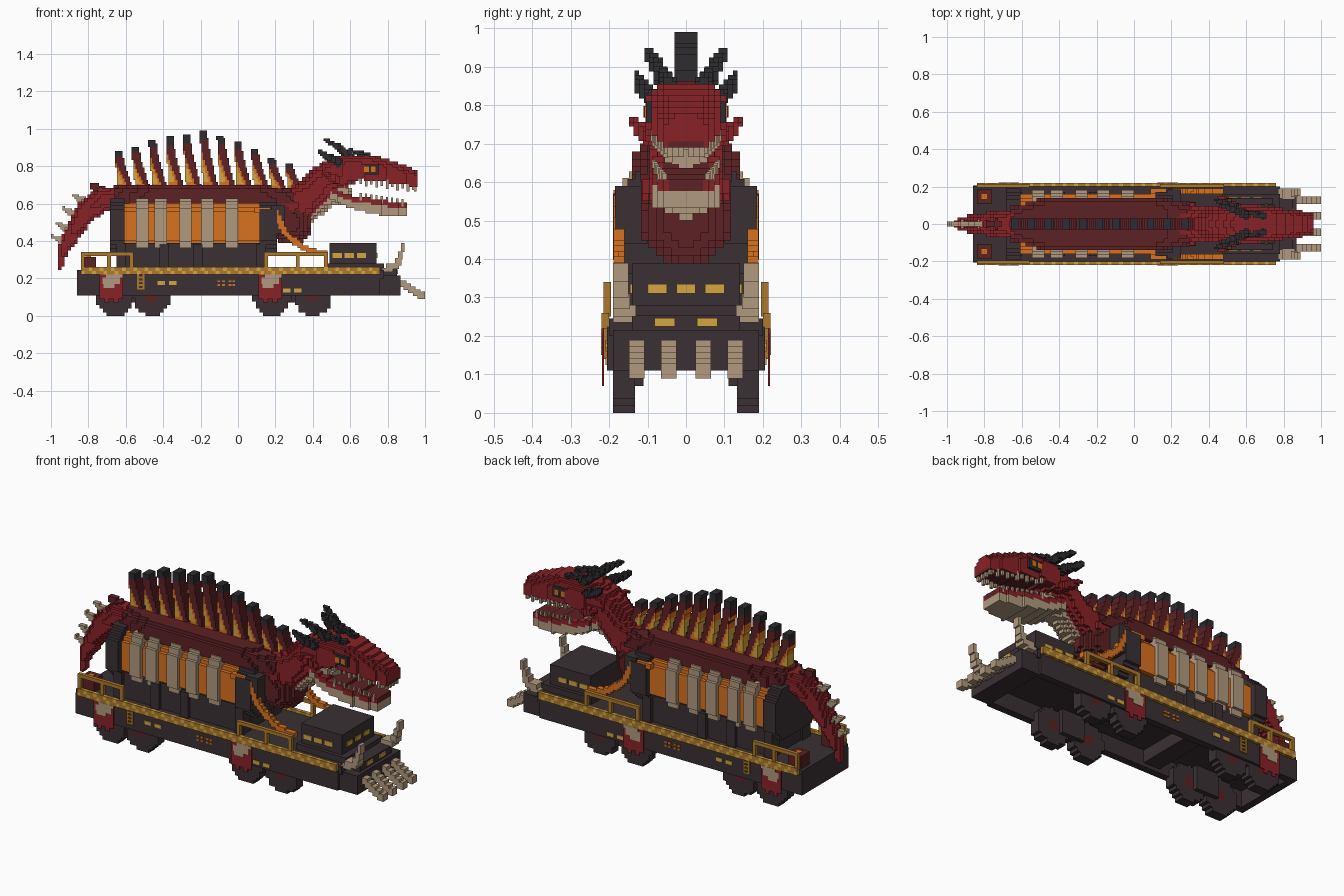
import bpy
import math
from mathutils import Vector

if "Cube" in bpy.data.objects:
    bpy.data.objects.remove(bpy.data.objects["Cube"])

def material(name, r, g, b):
    mat = bpy.data.materials.new(name)
    mat.use_nodes = True
    mat.diffuse_color = (r, g, b, 1)
    shader = next(n for n in mat.node_tree.nodes if n.type == 'BSDF_PRINCIPLED')
    shader.inputs["Base Color"].default_value = (r, g, b, 1)
    return mat

iron = material("dark iron", .042, .03, .033)
black = material("horn black", .028, .025, .028)
red = material("scale red", .25, .016, .02)
maroon = material("dark red", .11, .015, .017)
bone = material("bone", .44, .32, .21)
orange = material("boiler orange", .7, .17, .014)
yellow = material("lamp yellow", .66, .38, .05)
bronze = material("bronze", .42, .19, .025)

def side(axis):
    """One outward side of a unit cube: its direction and corner offsets."""
    n = Vector(axis)
    u = Vector((abs(n.y), abs(n.z), abs(n.x)))
    v = n.cross(u)
    turns = ((-1, -1), (1, -1), (1, 1), (-1, 1))
    return axis, [[round(c / 2 + .5) for c in n + a * u + b * v] for a, b in turns]

SIDES = [side(a) for a in ((1, 0, 0), (-1, 0, 0), (0, 1, 0), (0, -1, 0), (0, 0, 1), (0, 0, -1))]

def make(name, verts, faces, mats, slots):
    mesh = bpy.data.meshes.new(name)
    mesh.from_pydata(verts, [], faces)
    for m in mats:
        mesh.materials.append(m)
    mesh.polygons.foreach_set("material_index", slots)
    mesh.update()
    bpy.context.collection.objects.link(bpy.data.objects.new(name, mesh))

def boxes(name, mat, items):
    """Boxes given as x, x, y, y, z, z; those clear of the centre line are mirrored."""
    verts, faces = [], []
    for b in items:
        for y in [b[2:4]] if b[2] < 0 else [b[2:4], (-b[3], -b[2])]:
            lim = (b[0:2], y, b[4:6])
            for _, corners in SIDES:
                faces.append(list(range(len(verts), len(verts) + 4)))
                verts += [tuple(lim[k][c[k]] for k in range(3)) for c in corners]
    make(name, verts, faces, [mat], [0] * len(faces))

def blocks(name, mats, low, high, size, test):
    """Blocky solid: test gives a material slot, or None for empty space."""
    ranges = [range(math.floor(a / size), math.ceil(b / size)) for a, b in zip(low, high)]
    cells = {}
    for cell in ((i, j, k) for i in ranges[0] for j in ranges[1] for k in ranges[2]):
        slot = test(*[(c + .5) * size for c in cell])
        if slot is not None:
            cells[cell] = slot
    index, faces, slots = {}, [], []
    for cell, slot in cells.items():
        for axis, corners in SIDES:
            if tuple(p + q for p, q in zip(cell, axis)) not in cells:
                keys = [tuple(p + q for p, q in zip(cell, c)) for c in corners]
                faces.append([index.setdefault(k, len(index)) for k in keys])
                slots.append(slot)
    make(name, [tuple(c * size for c in k) for k in index], faces, mats, slots)

def sweep(name, mat, path, size):
    """Blocky tube through (x, y, z, radius) points, mirrored when off the centre line."""
    pts = [(Vector(p[:3]), p[3]) for p in path]
    def test(x, y, z):
        p = Vector((x, abs(y), z))
        for (a, ra), (b, rb) in zip(pts, pts[1:]):
            d = b - a
            t = min(1, max(0, (p - a).dot(d) / d.length_squared))
            if (p - a - d * t).length < ra + (rb - ra) * t:
                return 0
    r = max(p[3] for p in path)
    low = [min(p[k] for p in path) - r for k in range(3)]
    high = [max(p[k] for p in path) + r for k in range(3)]
    low[1] = -high[1]
    blocks(name, [mat], low, high, size, test)

def curve(points, x):
    for (a, va), (b, vb) in zip(points, points[1:]):
        if x <= b:
            return va + (vb - va) * max(0, (x - a) / (b - a))
    return points[-1][1]

# Wagon chassis, hollow underneath, with cradle and cabin
boxes("chassis", iron, [(-.86, .76, .165, .205, .11, .225), (-.86, .78, -.2, .2, .2, .245),
                        (.76, .87, -.19, .19, .11, .215), (.76, .85, -.14, .14, .21, .255),
                        (-.86, -.82, -.17, .17, .11, .21), (-.3, -.2, -.17, .17, .13, .21)])
boxes("axle_boxes", iron, [(x - .07, x + .07, .11, .16, .07, .2) for x in (-.56, .29)])
boxes("boiler_cradle", iron, [(-.64, .14, -.15, .15, .24, .39)]
      + [(x, x + .05, .1, .17, .24, .385) for x in (-.65, -.42, -.24, .1)])
boxes("cabin", iron, [(.49, .74, -.14, .14, .24, .39), (.47, .78, -.16, .16, .24, .28)])

# Stepped wheels with red hubs
def wheel(x, y, z):
    d = min(math.hypot(x - c, z - .1) for c in (-.66, -.46, .18, .4))
    if d < .1 and .14 < abs(y) < .19:
        return 1 if d < .03 else 0
blocks("wheels", [iron, maroon], (-.8, -.2, 0), (.52, .2, .2), .019, wheel)

# Edge trim, railings and ladder
blocks("edge_trim", [bronze, yellow], (-.84, -.22, .22), (.76, .22, .26), .02,
       lambda x, y, z: (math.floor(x / .02) + math.floor(z / .02)) % 3 // 2 if abs(y) > .2 else None)
rails = []
for start, end in ((-.84, -.56), (.14, .48)):
    rails.append((start, end, .195, .215, .32, .34))
    rails += [(x, x + .02, .195, .215, .25, .33) for x in (start, (start + end) / 2, end - .02)]
boxes("railings", bronze, rails)
boxes("ladder", bronze, [(x, x + .01, .2, .213, .14, .23) for x in (-.54, -.51)]
      + [(-.54, -.5, .2, .212, z / 100, z / 100 + .01) for z in range(14, 23, 2)])

# Lamps, windows and side marks
boxes("side_lamps", yellow, [(x, x + .04, .2, .209, z, z + .02) for x, z in
                             ((-.43, .165), (-.37, .165), (.24, .125), (.3, .125))])
boxes("cabin_windows", yellow, [(x, x + .05, .138, .145, .31, .335) for x in (.505, .57, .635)]
      + [(.738, .745, y, y + .05, .31, .335) for y in (-.1, -.025, .05)])
boxes("headlamps", yellow, [(.848, .856, .028, .082, .225, .247)])
boxes("side_marks", orange, [(x, x + .015, .2, .209, z, z + .01) for x in (-.11, -.085, -.05, -.03)
                             for z in (.16, .18)])

# Hanging banners with ragged hems and bone emblems
cloth, emblem = [], []
for x in (-.74, .11):
    cloth.append((x, x + .125, .213, .218, .11, .23))
    cloth += [(x + i * .025, x + i * .025 + .025, .213, .218, .09 - i % 2 * .02, .11) for i in range(5)]
    emblem += [(x + .015, x + .11, .217, .221, .17, .205), (x + .035, x + .125, .217, .221, .205, .22),
               (x + .02, x + .08, .217, .221, .15, .17)]
boxes("banners", red, cloth)
boxes("banner_emblems", bone, emblem)

# Rear supply chests
boxes("rear_chests", maroon, [(-.84, -.76, .11, .185, .24, .315)])
boxes("chest_lids", orange, [(-.815, -.785, .135, .16, .31, .32)])

# Boiler, end plates, bone ribs and steam pipes
def drum(name, mat, start, end, size, wide, tall, gap=0):
    blocks(name, [mat], (start, -.2, .3), (end, .2, .7), size, lambda x, y, z:
           0 if abs(y / wide) ** 3 + abs((z - .485) / tall) ** 3 < 1 and abs(y) >= gap else None)
drum("boiler", orange, -.64, .14, .02, .17, .125)
drum("rear_plate", iron, -.67, -.62, .019, .19, .15)
drum("front_plate", iron, .12, .2, .019, .19, .15)
for x in (-.54, -.44, -.31, -.19, -.06):
    drum("rib", bone, x, x + .05, .0165, .185, .165, .1)
boxes("side_valves", iron, [(.18, .25, .1, .185, .44, .59)])
sweep("steam_pipes", orange, [(.1, .175, .57, .018), (.2, .175, .55, .018), (.26, .175, .43, .018),
                              (.38, .175, .345, .018), (.47, .175, .335, .014)], .0145)

# Front ram claws and curled side claws
boxes("ram_claws", bone, [(.86 + i * .025, .9 + i * .025, y - .02, y + .02, .155 - i * .016, .19 - i * .016)
                          for y in (.045, .128) for i in range(5)]
      + [(.98, 1, y - .02, y + .02, .09, .13) for y in (.045, .128)])
boxes("side_claws", bone, [(.77, .83, .13, .19, .235, .255), (.79, .86, .13, .19, .25, .28),
                           (.84, .875, .145, .19, .27, .31), (.855, .88, .15, .19, .3, .345),
                           (.872, .89, .15, .19, .34, .39)])

# Beast body, chest, neck and tail
def torso(x, y, z):
    wide = curve([(-.66, .09), (-.45, .148), (.1, .148), (.3, .11)], x)
    tall = curve([(-.66, .11), (-.4, .13), (.1, .125), (.3, .09)], x)
    return 0 if abs(y / wide) ** 4 + abs((z - .58) / tall) ** 4 < 1 else None
blocks("torso", [maroon], (-.66, -.2, .6), (.3, .2, .74), .02, torso)
sweep("chest", maroon, [(.18, 0, .55, .13), (.28, 0, .5, .118)], .0195)
sweep("neck", red, [(.24, 0, .56, .115), (.36, 0, .62, .1), (.46, 0, .72, .09), (.56, 0, .77, .085)], .019)
sweep("throat", bone, [(.38, 0, .56, .06), (.46, 0, .63, .06), (.55, 0, .66, .06)], .0185)
sweep("tail", red, [(-.6, 0, .635, .065), (-.72, 0, .62, .065), (-.81, 0, .56, .06), (-.875, 0, .46, .048),
                    (-.93, 0, .36, .034), (-.955, 0, .26, .016)], .0175)
sweep("tail_crest", maroon, [(-.73, 0, .67, .03), (-.79, 0, .7, .012)], .0165)
for x, z in ((-.83, .62), (-.885, .55), (-.92, .47), (-.94, .4)):
    sweep("tail_spike", bone, [(x, 0, z, .02), (x - .05, 0, z + .025, .01)], .0125)

# Sail of leaning fins with glowing webs and black tips
def sail_fin(peak, top):
    def test(x, y, z):
        t = min(1, (z - .67) / (top - .67))
        left = peak + .02 * (1 - t)
        right = peak + .04 + .065 * (1 - t) ** 1.3
        web = right - .025 - .03 * t - x
        if not left < x < right:
            return None
        if t > .86:
            return 1
        if t < .75 and web > 0:
            return 3 if web > .012 and t > .15 else 2
        return 0
    blocks("sail_fin", [maroon, black, orange, yellow], (peak, -.02, .67), (peak + .12, .02, top), .0098, test)
for i, top in enumerate((.88, .9, .935, .955, .965, .985, .96, .93, .89, .84, .81)):
    sail_fin(-.66 + i * .091, top)

# Head and jaws
def jaw_line(x):
    return curve([(.46, .7), (.58, .71), (.66, .73), (.97, .69)], x)
def head_width(x):
    return curve([(.46, .085), (.6, .105), (.74, .09), (.96, .06)], x)
def head(x, y, z):
    top = curve([(.46, .82), (.54, .85), (.72, .86), (.84, .825), (.96, .775)], x)
    wide = head_width(x) - max(0, z - top + .04) * .7
    if jaw_line(x) < z < top and abs(y) < wide:
        return 1 if z < jaw_line(x) + .02 and abs(y) < wide - .02 else 0
def jaw_top(x):
    return curve([(.5, .69), (.6, .645), (.9, .6)], x)
def jaw(x, y, z):
    low = curve([(.5, .62), (.6, .575), (.75, .54), (.9, .535)], x)
    wide = curve([(.5, .08), (.72, .088), (.9, .06)], x)
    if low < z < jaw_top(x) and abs(y) < wide:
        return 2 if z < jaw_top(x) - .03 else 1 if abs(y) < wide - .02 else 0
blocks("head", [red, maroon], (.46, -.12, .66), (.96, .12, .88), .015, head)
blocks("lower_jaw", [red, maroon, bone], (.5, -.12, .5), (.9, .12, .7), .0148, jaw)
teeth = [(.94, .955, y, y + .015, .665, .71) for y in (.005, .035)]
for i in range(11):
    x = .65 + i * .028
    y = head_width(x) - .022
    teeth.append((x, x + .014, y, y + .014, jaw_line(x) - (.035 if i % 2 else .022), jaw_line(x) + .015))
    if x < .88:
        teeth.append((x, x + .012, y, y + .012, jaw_top(x) - .02, jaw_top(x) + .02))
boxes("teeth", bone, teeth)
boxes("eye_sockets", black, [(.66, .75, .08, .104, .755, .81)])
boxes("eyes", orange, [(.675, .735, .09, .108, .768, .798)])
boxes("pupils", black, [(.7, .712, .1, .11, .768, .798)])

# Swept horns and cheek spikes
sweep("upper_horns", black, [(.6, .05, .85, .025), (.54, .075, .9, .02), (.47, .1, .94, .01)], .012)
sweep("lower_horns", black, [(.54, .085, .82, .025), (.48, .115, .85, .02), (.43, .13, .88, .01)], .0122)
sweep("brow_horns", black, [(.69, .045, .855, .02), (.6, .06, .885, .01)], .0118)
sweep("cheek_spikes", red, [(.55, .09, .72, .025), (.5, .12, .74, .02), (.46, .14, .765, .01)], .0124)
